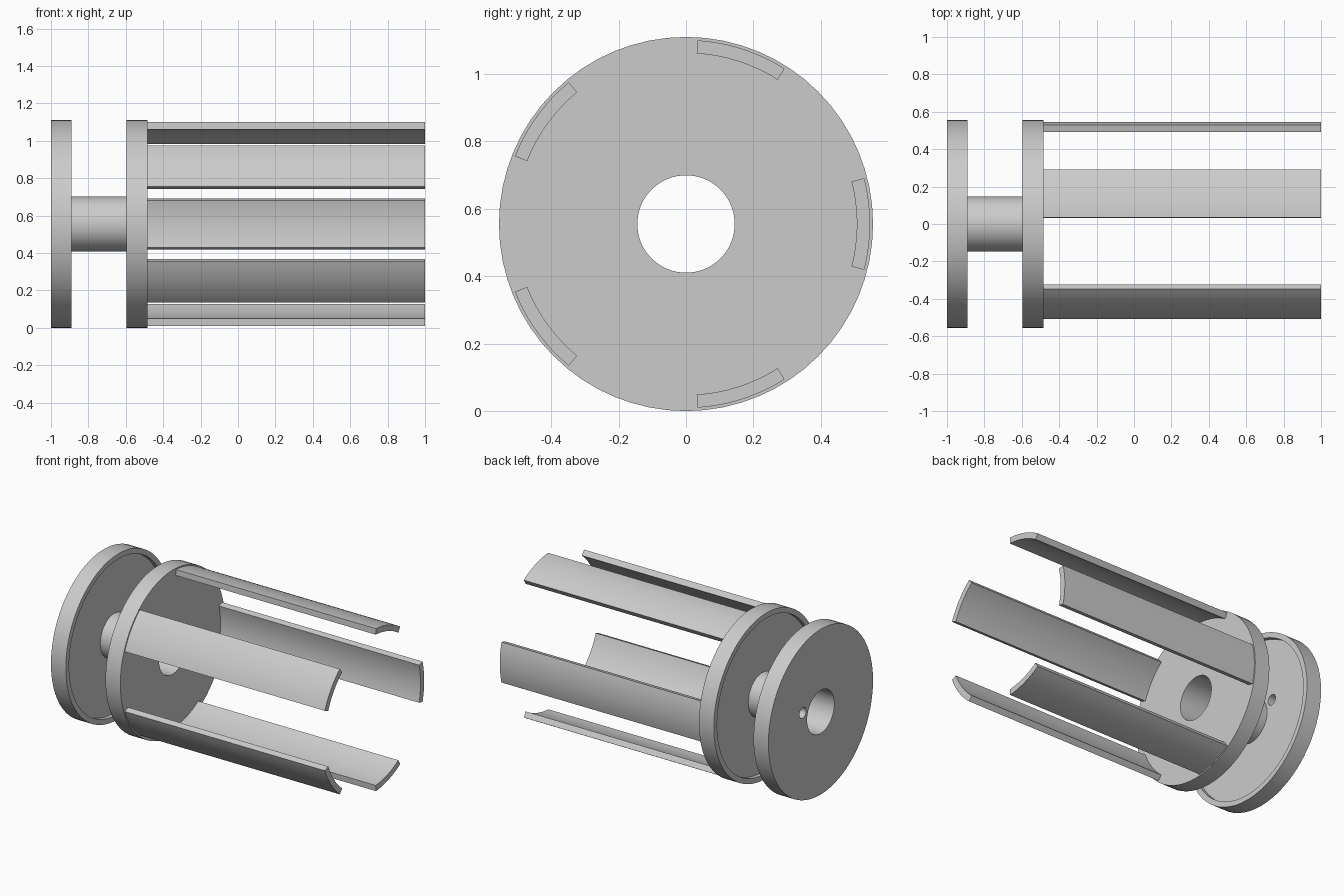
import bpy, bmesh, math
from mathutils import Matrix, Vector

cube = bpy.data.objects.get("Cube")
if cube:
    bpy.data.objects.remove(cube, do_unlink=True)

# Main dimensions
R = 0.555            # flange radius, also the height of the axis
BORE, HUB = 0.1445, 0.147
LIP, DEPTH = 0.52, 0.03   # recess on the facing sides of the flanges
LEFT_OUT, LEFT_IN = -1.0, -0.89
RIGHT_IN, RIGHT_OUT = -0.595, -0.485

grey = bpy.data.materials.new("plain_grey")
grey.use_nodes = True
colour = (0.6, 0.6, 0.6, 1)
grey.diffuse_color = colour
grey.node_tree.nodes["Principled BSDF"].inputs["Base Color"].default_value = colour


def finish(name, bm):
    bmesh.ops.recalc_face_normals(bm, faces=bm.faces)
    mesh = bpy.data.meshes.new(name)
    bm.to_mesh(mesh)
    bm.free()
    mesh.materials.append(grey)
    obj = bpy.data.objects.new(name, mesh)
    bpy.context.collection.objects.link(obj)
    return obj


def smooth(obj):
    bpy.ops.object.select_all(action="DESELECT")
    obj.select_set(True)
    bpy.context.view_layer.objects.active = obj
    bpy.ops.object.shade_smooth_by_angle(angle=math.radians(30))


def sweep(name, profile, start, end, steps):
    """Turn a closed (x, radius) profile about the x axis; angles run from +y to +z."""
    bm = bmesh.new()
    full = abs(end - start) >= 2 * math.pi - 1e-6
    rings = []
    for i in range(steps if full else steps + 1):
        a = start + (end - start) * i / steps
        rings.append([bm.verts.new((x, r * math.cos(a), R + r * math.sin(a)))
                      for x, r in profile])
    n = len(profile)
    for i in range(steps):
        p, q = rings[i], rings[(i + 1) % len(rings)]
        for j in range(n):
            k = (j + 1) % n
            bm.faces.new((p[j], p[k], q[k], q[j]))
    if not full:
        bm.faces.new(rings[0])
        bm.faces.new(rings[-1])
    return finish(name, bm)


def flange(name, outer, inner):
    floor = inner + math.copysign(DEPTH, outer - inner)
    profile = [(outer, BORE), (outer, R), (inner, R),
               (inner, LIP), (floor, LIP), (floor, BORE)]
    return sweep(name, profile, 0, 2 * math.pi, 64)


# Flanges
left_flange = flange("end_flange", LEFT_OUT, LEFT_IN)
right_flange = flange("middle_flange", RIGHT_OUT, RIGHT_IN)

# Small hole beside the bore of the end flange
bm = bmesh.new()
bmesh.ops.create_cone(bm, cap_ends=True, segments=32, radius1=0.035, radius2=0.035, depth=0.4,
                      matrix=Matrix.Translation(Vector((-0.95, 0.19, R + 0.065)))
                      @ Matrix.Rotation(math.pi / 2, 4, "Y"))
cutter = finish("hole_cutter", bm)
cutter.hide_render = True
cut = left_flange.modifiers.new("small_hole", "BOOLEAN")
cut.operation = "DIFFERENCE"
cut.solver = "EXACT"
cut.object = cutter
bpy.context.view_layer.objects.active = left_flange
bpy.ops.object.modifier_apply(modifier=cut.name)
bpy.data.objects.remove(cutter, do_unlink=True)

# Hollow hub joining the flanges
a, b = LEFT_IN - DEPTH, RIGHT_IN + DEPTH
hub = sweep("hub", [(a, BORE), (a, HUB), (b, HUB), (b, BORE)], 0, 2 * math.pi, 64)

# Five curved slats
half = math.radians(14.4)
section = [(RIGHT_OUT, 0.507), (RIGHT_OUT, 0.546), (1.0, 0.546), (1.0, 0.507)]
slats = []
for i in range(5):
    mid = 2 * math.pi * i / 5
    slats.append(sweep(f"slat_{i + 1}", section, mid - half, mid + half, 12))

for part in [left_flange, right_flange, hub, *slats]:
    smooth(part)
